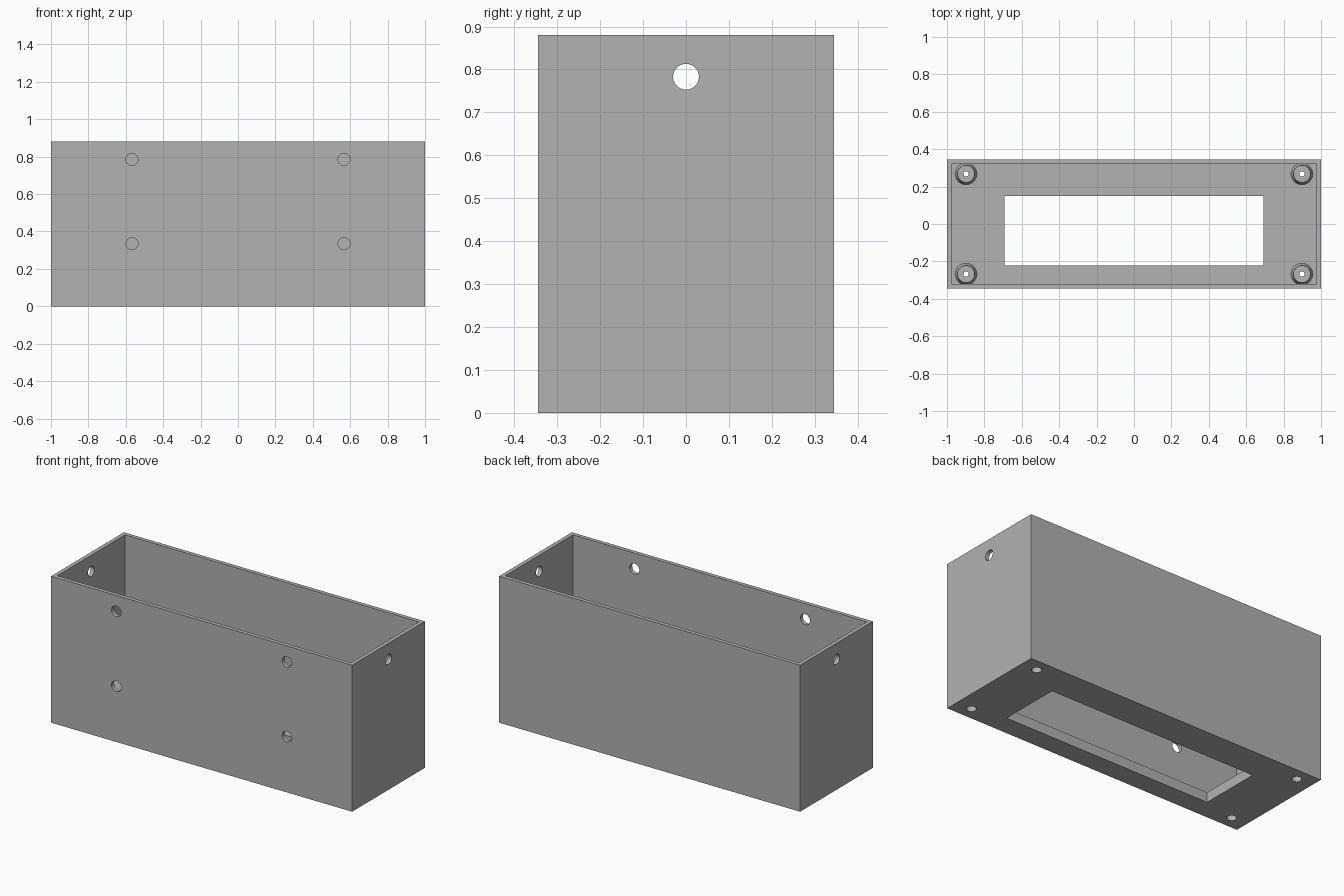
import bpy, bmesh
from math import radians, sin, cos, tau
from mathutils import Matrix

cube = bpy.data.objects.get("Cube")
if cube:
    bpy.data.objects.remove(cube, do_unlink=True)

LENGTH, DEPTH, HEIGHT = 2.0, 0.69, 0.88
WALL, FLOOR = 0.024, 0.06
STANDOFFS = [(sx * 0.898, sy * 0.268) for sx in (-1, 1) for sy in (-1, 1)]

grey = bpy.data.materials.new("plain grey")
grey.use_nodes = True
colour = (0.445, 0.445, 0.445, 1)
grey.diffuse_color = colour
grey.node_tree.nodes["Principled BSDF"].inputs["Base Color"].default_value = colour


def finish(name, bm):
    bmesh.ops.recalc_face_normals(bm, faces=bm.faces)
    mesh = bpy.data.meshes.new(name)
    bm.to_mesh(mesh)
    bm.free()
    mesh.materials.append(grey)
    obj = bpy.data.objects.new(name, mesh)
    bpy.context.collection.objects.link(obj)
    return obj


def box(name, low, high):
    bm = bmesh.new()
    bmesh.ops.create_cube(bm, size=1)
    for v in bm.verts:
        v.co = [(a + b) / 2 + c * (b - a) for a, b, c in zip(low, high, v.co)]
    return finish(name, bm)


def rod(name, centre, radius, length, axis):
    bm = bmesh.new()
    turn = {"X": Matrix.Rotation(radians(90), 4, "Y"),
            "Y": Matrix.Rotation(radians(90), 4, "X"),
            "Z": Matrix.Identity(4)}[axis]
    bmesh.ops.create_cone(bm, cap_ends=True, segments=40, radius1=radius,
                          radius2=radius, depth=length,
                          matrix=Matrix.Translation(centre) @ turn)
    return finish(name, bm)


def lathe(name, profile, x, y, segments=40):
    bm = bmesh.new()
    rings = [[bm.verts.new((x + r * cos(tau * i / segments),
                            y + r * sin(tau * i / segments), z))
              for i in range(segments)] for r, z in profile]
    for a, b in zip(rings, rings[1:] + rings[:1]):
        for i in range(segments):
            j = (i + 1) % segments
            bm.faces.new((a[i], a[j], b[j], b[i]))
    return finish(name, bm)


def smooth(obj):
    bpy.ops.object.select_all(action="DESELECT")
    obj.select_set(True)
    bpy.context.view_layer.objects.active = obj
    bpy.ops.object.shade_smooth_by_angle(angle=radians(25))


# Open-topped case
case = box("case", (-LENGTH / 2, -DEPTH / 2, 0), (LENGTH / 2, DEPTH / 2, HEIGHT))
cutters = [
    box("cavity_cutter", (-LENGTH / 2 + WALL, -DEPTH / 2 + WALL, FLOOR),
        (LENGTH / 2 - WALL, DEPTH / 2 - WALL, HEIGHT + 0.1)),
    # Rectangular opening in the floor
    box("floor_opening_cutter", (-0.692, -0.223, -0.1), (0.692, 0.15, 0.2)),
    # Cable hole through both end walls
    rod("end_hole_cutter", (0, 0, 0.783), 0.03, 2.4, "X"),
]
# Four mounting holes in the front wall
for x in (-0.567, 0.567):
    for z in (0.335, 0.785):
        cutters.append(rod("front_hole_cutter", (x, -DEPTH / 2, z), 0.032, 0.2, "Y"))
# Screw recesses under the floor
for x, y in STANDOFFS:
    cutters.append(rod("screw_recess_cutter", (x, y, 0), 0.027, 0.2, "Z"))

for cutter in cutters:
    cutter.hide_render = True
    mod = case.modifiers.new(cutter.name, "BOOLEAN")
    mod.operation = "DIFFERENCE"
    mod.solver = "EXACT"
    mod.object = cutter

# Bake the cuts, then discard the cutters
bpy.context.view_layer.update()
graph = bpy.context.evaluated_depsgraph_get()
case_mesh = bpy.data.meshes.new_from_object(case.evaluated_get(graph))
case.modifiers.clear()
case.data = case_mesh
for cutter in cutters:
    bpy.data.objects.remove(cutter, do_unlink=True)
smooth(case)

# Tapered screw standoffs with a narrow bore
for n, (x, y) in enumerate(STANDOFFS, 1):
    profile = [(0.014, FLOOR), (0.014, 0.14), (0.046, 0.14), (0.05, 0.075), (0.058, FLOOR)]
    smooth(lathe(f"standoff_{n}", profile, x, y))
